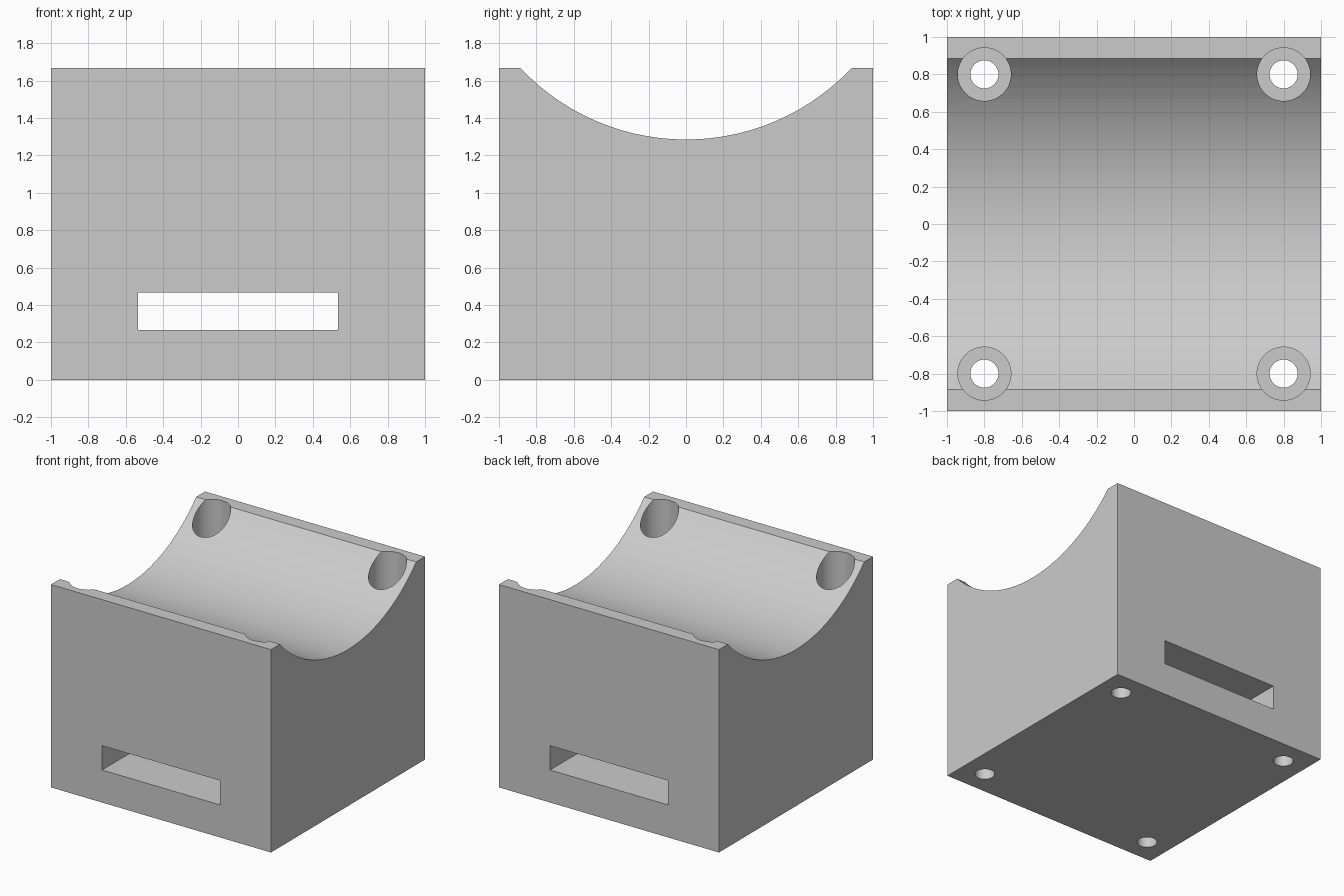
import bpy
import bmesh
import math

if "Cube" in bpy.data.objects:
    bpy.data.objects.remove(bpy.data.objects["Cube"])

HEIGHT = 1.667
CRADLE_LOW, CRADLE_HALF = 1.285, 0.885
SHOULDER = 0.27  # floor of the screw recesses

grey = bpy.data.materials.new("light grey")
grey.use_nodes = True
colour = (0.6, 0.6, 0.6, 1)
grey.diffuse_color = colour
grey.node_tree.nodes["Principled BSDF"].inputs["Base Color"].default_value = colour


def cut(target, cutter):
    """Subtract the cutter from the target, then remove the cutter."""
    cutter.hide_render = True
    mod = target.modifiers.new("cut", "BOOLEAN")
    mod.operation = "DIFFERENCE"
    mod.solver = "EXACT"
    mod.object = cutter
    bpy.context.view_layer.objects.active = target
    bpy.ops.object.modifier_apply(modifier=mod.name)
    bpy.data.objects.remove(cutter)


def drill(target, x, y, radius, bottom, top):
    bpy.ops.mesh.primitive_cylinder_add(
        vertices=64, radius=radius, depth=top - bottom,
        location=(x, y, (bottom + top) / 2))
    cut(target, bpy.context.object)


# Block with a round cradle: side profile extruded along x
sag = HEIGHT - CRADLE_LOW
radius = (CRADLE_HALF ** 2 + sag ** 2) / (2 * sag)
half_angle = math.asin(CRADLE_HALF / radius)
steps = 28
profile = [(-1, HEIGHT), (-1, 0), (1, 0), (1, HEIGHT)]
for i in range(steps + 1):
    a = half_angle * (1 - 2 * i / steps)
    profile.append((radius * math.sin(a),
                    CRADLE_LOW + radius * (1 - math.cos(a))))

bm = bmesh.new()
side = bm.faces.new([bm.verts.new((-1, y, z)) for y, z in profile])
extruded = bmesh.ops.extrude_face_region(bm, geom=[side])["geom"]
bmesh.ops.translate(bm, vec=(2, 0, 0),
                    verts=[v for v in extruded if isinstance(v, bmesh.types.BMVert)])
bmesh.ops.recalc_face_normals(bm, faces=bm.faces)
mesh = bpy.data.meshes.new("cradle_block")
bm.to_mesh(mesh)
bm.free()
mesh.materials.append(grey)
block = bpy.data.objects.new("cradle_block", mesh)
bpy.context.collection.objects.link(block)

# Strap slot, right through from front to back
bpy.ops.mesh.primitive_cube_add(size=1, location=(0, 0, 0.367))
slot = bpy.context.object
slot.scale = (1.07, 3, 0.2)
cut(block, slot)

# Screw holes with wide recesses for the heads
for x in (-0.8, 0.8):
    for y in (-0.8, 0.8):
        drill(block, x, y, 0.142, SHOULDER, 2)
        drill(block, x, y, 0.075, -0.2, 1)

# Smooth curved walls, crisp edges
bpy.ops.object.select_all(action="DESELECT")
block.select_set(True)
bpy.context.view_layer.objects.active = block
bpy.ops.object.shade_smooth_by_angle(angle=math.radians(20))
